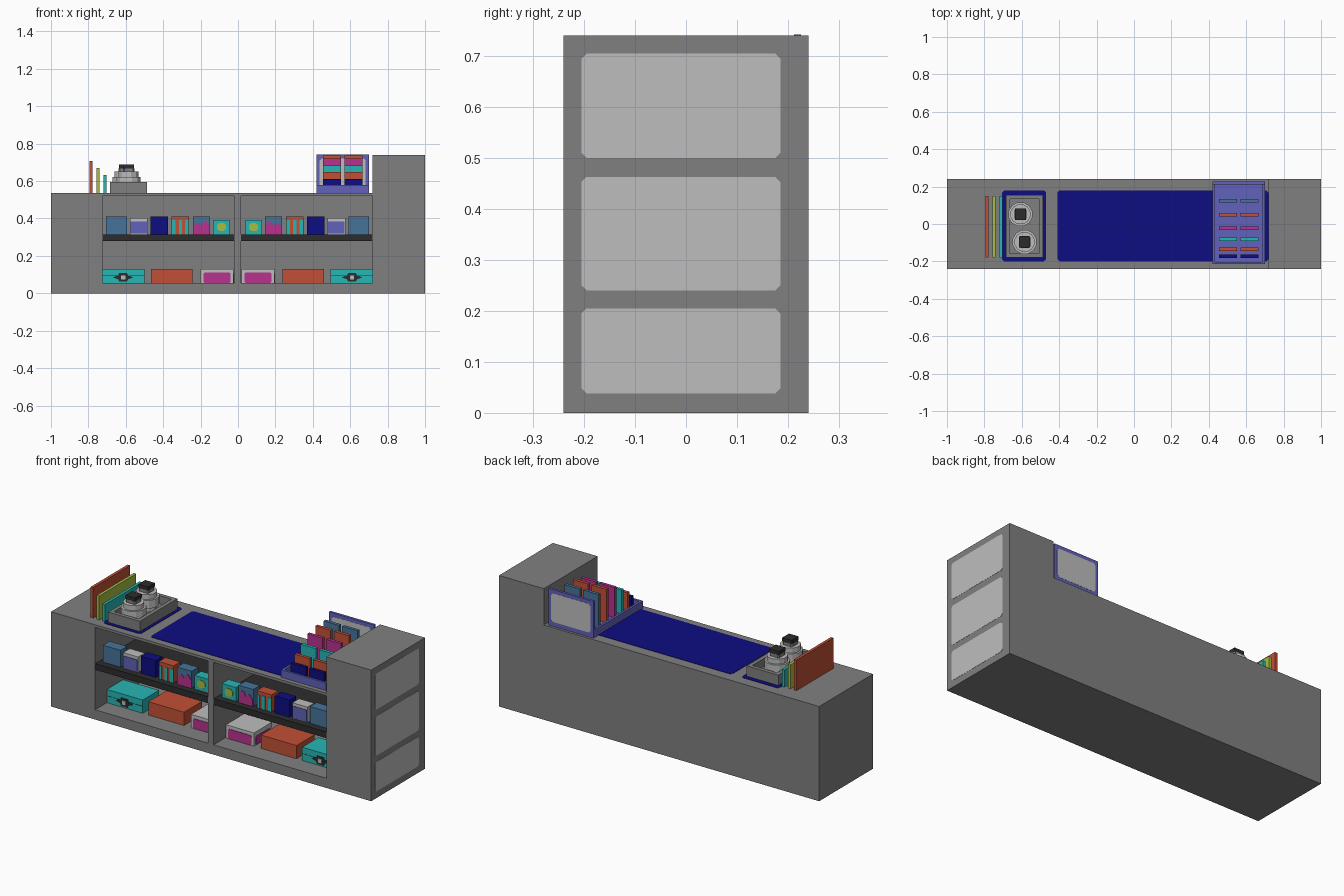
import bpy, bmesh, math
from mathutils import Vector

if "Cube" in bpy.data.objects:
    bpy.data.objects.remove(bpy.data.objects["Cube"], do_unlink=True)

# Materials, given as sRGB bytes and stored as linear values
PALETTE = {
    "grey": (128, 128, 128), "light_grey": (190, 190, 190), "navy": (13, 13, 130),
    "purple": (98, 98, 188), "teal": (38, 182, 180), "red": (194, 80, 54),
    "magenta": (184, 50, 142), "slate_blue": (70, 116, 154),
    "yellow_green": (166, 190, 68), "charcoal": (44, 44, 44),
}


def linear(byte):
    c = byte / 255
    return c / 12.92 if c < 0.04045 else ((c + 0.055) / 1.055) ** 2.4


MATS = {}
for mat_name, rgb in PALETTE.items():
    m = bpy.data.materials.new(mat_name)
    m.use_nodes = True
    m.diffuse_color = (*[linear(c) for c in rgb], 1)
    m.node_tree.nodes["Principled BSDF"].inputs["Base Color"].default_value = m.diffuse_color
    MATS[mat_name] = m


def prism(name, color, points, axis, a, b):
    """Extrude a 2D outline from a to b along axis (0=x, 1=y, 2=z)."""
    bm = bmesh.new()
    verts = []
    for p in points:
        co = list(p)
        co.insert(axis, a)
        verts.append(bm.verts.new(co))
    face = bm.faces.new(verts)
    new = bmesh.ops.extrude_face_region(bm, geom=[face])["geom"]
    shift = Vector((0, 0, 0))
    shift[axis] = b - a
    bmesh.ops.translate(bm, vec=shift, verts=[v for v in new if isinstance(v, bmesh.types.BMVert)])
    bmesh.ops.recalc_face_normals(bm, faces=bm.faces)
    mesh = bpy.data.meshes.new(name)
    bm.to_mesh(mesh)
    bm.free()
    mesh.materials.append(MATS[color])
    obj = bpy.data.objects.new(name, mesh)
    bpy.context.collection.objects.link(obj)
    return obj


def rect(u0, u1, v0, v1, c=0.0):
    """Rectangle outline, with clipped corners when c > 0."""
    if not c:
        return [(u0, v0), (u1, v0), (u1, v1), (u0, v1)]
    return [(u0 + c, v0), (u1 - c, v0), (u1, v0 + c), (u1, v1 - c),
            (u1 - c, v1), (u0 + c, v1), (u0, v1 - c), (u0, v0 + c)]


def box(name, color, x0, x1, y0, y1, z0, z1):
    return prism(name, color, rect(x0, x1, y0, y1), 2, z0, z1)


def carve(obj, cutters):
    """Subtract the cutters from obj and discard them."""
    for c in cutters:
        c.hide_render = True
        mod = obj.modifiers.new("cut", 'BOOLEAN')
        mod.operation, mod.solver, mod.object = 'DIFFERENCE', 'EXACT', c
    bpy.context.view_layer.update()
    mesh = bpy.data.meshes.new_from_object(obj.evaluated_get(bpy.context.evaluated_depsgraph_get()))
    obj.modifiers.clear()
    obj.data = mesh
    for c in cutters:
        bpy.data.objects.remove(c, do_unlink=True)


# Counter body: stepped outline with two open bays in the front
TOP, MID = 0.535, -0.0025
outline = [(-1, 0), (1, 0), (1, 0.74), (0.72, 0.74), (0.72, TOP), (-1, TOP)]
counter = prism("counter", "grey", outline, 1, -0.24, 0.24)
carve(counter, [box("bay_cutter", "grey", x0, x1, -0.3, 0.2, 0.055, 0.52)
                for x0, x1 in ((-0.725, -0.02), (0.015, 0.72))])

# Inlaid mats on the counter top and panels on the tall end
prism("long_mat", "navy", rect(-0.41, 0.719, -0.2, 0.18, 0.012), 2, TOP, TOP + 0.002)
prism("small_mat", "navy", rect(-0.705, -0.47, -0.2, 0.18, 0.012), 2, TOP, TOP + 0.002)
for i, (z0, z1) in enumerate(((0.038, 0.205), (0.24, 0.463), (0.5, 0.705))):
    prism(f"end_panel_{i + 1}", "light_grey", rect(-0.205, 0.185, z0, z1, 0.01), 0, 1, 1.001)

# Contents of both bays, mirrored about the divider
SH, FY = 0.315, -0.2      # shelf top and front of the shelf goods
for s, side in ((-1, "right"), (1, "left")):
    def X(d0, d1):
        return sorted((MID + s * d0, MID + s * d1))

    def goods(part, color, d0, d1, y0, y1, z0, z1):
        return box(f"{side}_{part}", color, *X(d0, d1), y0, y1, z0, z1)

    def decal(part, color, points, y):
        return prism(f"{side}_{part}", color, [(MID + s * u, v) for u, v in points], 1, y - 0.003, y)

    goods("shelf", "charcoal", 0.0175, 0.7225, -0.238, 0.2, 0.28, SH)

    # Shelf goods
    goods("slate_box", "slate_blue", 0.592, 0.702, FY, FY + 0.06, SH, 0.41)
    goods("pale_box", "light_grey", 0.482, 0.576, FY, FY + 0.06, SH, 0.402)
    goods("pale_box_wrap", "purple", 0.485, 0.573, FY - 0.003, FY + 0.063, SH + 0.004, 0.385)
    goods("navy_box", "navy", 0.372, 0.464, FY, FY + 0.06, SH, 0.411)
    goods("striped_box", "red", 0.260, 0.352, FY, FY + 0.06, SH, 0.411)
    for i, d in enumerate((0.262, 0.296, 0.332)):
        decal(f"stripe_{i + 1}", "teal", rect(d, d + 0.018, SH, 0.392), FY)
    goods("heart_box", "slate_blue", 0.147, 0.238, FY, FY + 0.06, SH, 0.411)
    decal("heart_patch", "magenta", [(0.15, SH), (0.235, SH), (0.235, 0.35), (0.22, 0.375),
                                     (0.205, 0.375), (0.192, 0.36), (0.18, 0.385),
                                     (0.165, 0.385), (0.15, 0.36)], FY)
    goods("teal_box", "teal", 0.042, 0.130, FY, FY + 0.06, SH, 0.393)
    decal("teal_box_patch", "yellow_green", rect(0.062, 0.110, 0.332, 0.376, 0.012), FY)

    # Floor chests
    y0, y1, z0, z1 = -0.135, 0.01, 0.055, 0.13
    goods("teal_chest", "teal", 0.498, 0.7215, y0, y1, z0, z1)
    goods("chest_lid_line", "charcoal", 0.4985, 0.721, y0 - 0.001, y0, 0.0935, 0.0955)
    decal("chest_clasp", "charcoal", [(0.557, 0.085), (0.585, 0.096), (0.592, 0.108), (0.632, 0.108),
                                      (0.639, 0.096), (0.667, 0.085), (0.639, 0.075), (0.632, 0.062),
                                      (0.592, 0.062), (0.585, 0.075)], y0)
    decal("clasp_stud", "light_grey", rect(0.6, 0.624, 0.073, 0.096), y0 - 0.003)
    goods("red_chest", "red", 0.24, 0.463, y0, y1 + 0.015, z0, z1)
    goods("pale_chest", "light_grey", 0.022, 0.197, y0, y1 + 0.015, z0, z1)
    decal("pale_chest_front", "magenta", rect(0.037, 0.182, z0 + 0.001, 0.111, 0.006), y0)
    for i, d in enumerate((0.020, 0.197)):
        prism(f"{side}_pale_chest_side_{i + 1}", "magenta",
              rect(y0 + 0.015, y1, z0 + 0.001, 0.105, 0.006), 0, *X(d, d + 0.002))

# Upright boards on the low end
for name, color, x, top in (("tall_board", "red", -0.795, 0.707),
                            ("middle_board", "yellow_green", -0.757, 0.67),
                            ("short_board", "teal", -0.72, 0.632)):
    box(name, color, x, x + 0.016, -0.18, 0.15, TOP, top)

# Jar tray with two stepped jars
jar_tray = box("jar_tray", "grey", -0.685, -0.487, -0.18, 0.155, TOP, 0.595)
carve(jar_tray, [box("tray_cutter", "grey", -0.663, -0.509, -0.158, 0.133, 0.55, 0.7)])


def ring(cx, cy, r, n=12):
    return [(cx + r * math.cos(math.tau * (i + 0.5) / n), cy + r * math.sin(math.tau * (i + 0.5) / n))
            for i in range(n)]


for i, (cx, cy) in enumerate(((-0.607, 0.052), (-0.585, -0.096))):
    name = f"jar_{i + 1}"
    prism(name + "_base", "light_grey", ring(cx, cy, 0.05), 2, 0.55, 0.585)
    prism(name + "_body", "light_grey", ring(cx, cy, 0.066), 2, 0.575, 0.622)
    prism(name + "_shoulder", "light_grey", ring(cx, cy, 0.055), 2, 0.622, 0.65)
    prism(name + "_neck", "grey", rect(cx - 0.031, cx + 0.031, cy - 0.031, cy + 0.031, 0.008), 2, 0.65, 0.668)
    box(name + "_cap", "charcoal", cx - 0.03, cx + 0.03, cy - 0.03, cy + 0.03, 0.668, 0.688)

# Book tray with a tall back
book_tray = box("book_tray", "purple", 0.42, 0.7, -0.215, 0.212, TOP, 0.578)
carve(book_tray, [box("tray_cutter", "purple", 0.433, 0.687, -0.203, 0.3, 0.55, 0.7)])
box("book_tray_back", "purple", 0.42, 0.7, 0.212, 0.226, TOP, 0.742)
for name, y in (("back_panel_inner", 0.211), ("back_panel_outer", 0.226)):
    prism(name, "light_grey", rect(0.437, 0.683, 0.56, 0.722, 0.012), 1, y, y + 0.001)

# Rows of books, rising toward the back
ROWS = (("navy", -0.172, 0.612), ("red", -0.135, 0.648), ("teal", -0.082, 0.684),
        ("magenta", -0.022, 0.72), ("red", 0.05, 0.737), ("slate_blue", 0.124, 0.737))
for r, (color, y, top) in enumerate(ROWS):
    for c, x in enumerate((0.455, 0.57)):
        box(f"book_{r + 1}_{c + 1}", color, x, x + 0.095, y - 0.009, y + 0.009, 0.55, top)
